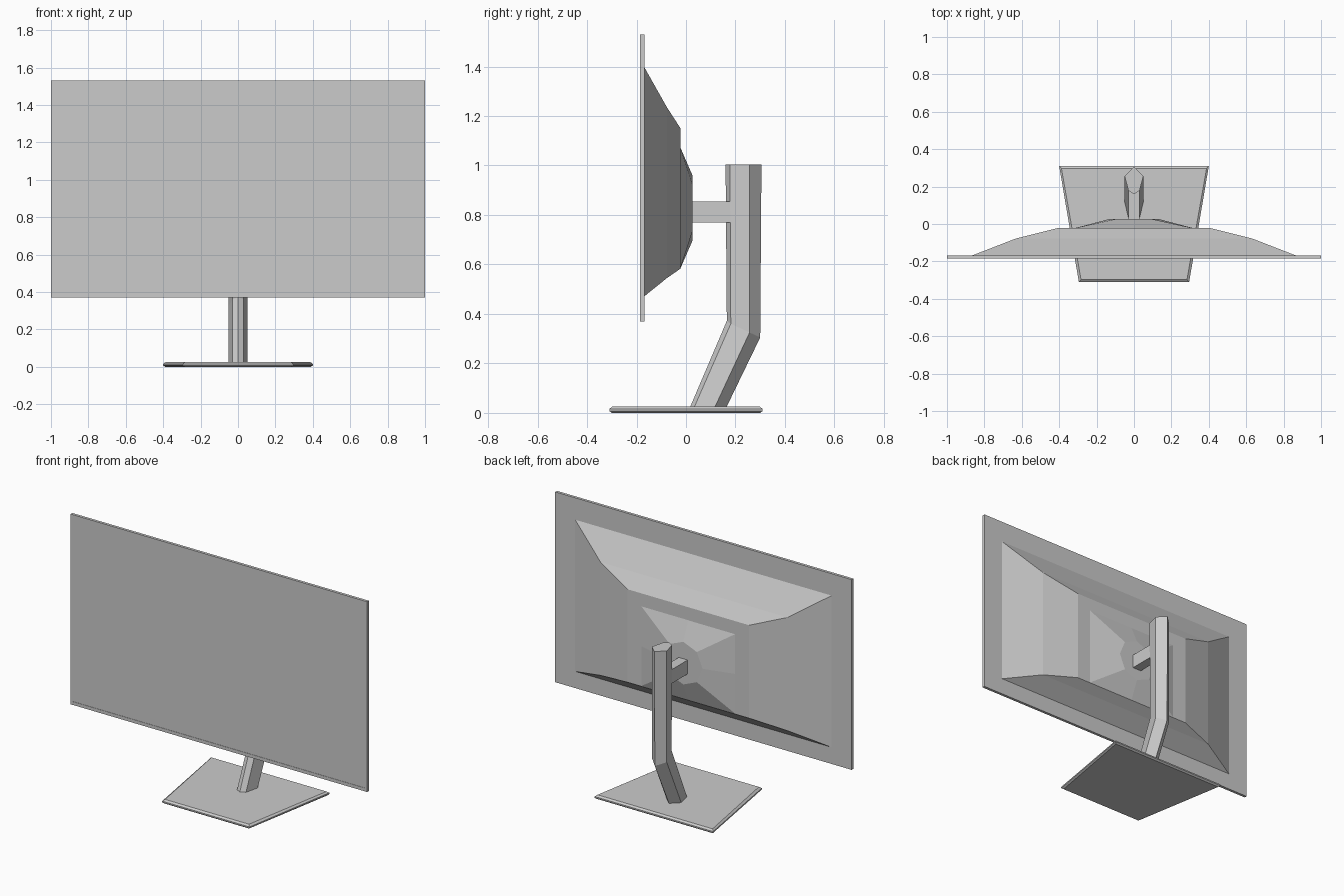
import bpy, bmesh
from math import cos, sin, pi

if "Cube" in bpy.data.objects:
    bpy.data.objects.remove(bpy.data.objects["Cube"])


def loft(name, rings):
    """Skin a list of equal-length point rings and cap both ends."""
    bm = bmesh.new()
    vs = [[bm.verts.new(p) for p in r] for r in rings]
    n = len(vs[0])
    for a, b in zip(vs, vs[1:]):
        for i in range(n):
            j = (i + 1) % n
            bm.faces.new((a[i], a[j], b[j], b[i]))
    bm.faces.new(vs[0])
    bm.faces.new(vs[-1])
    bmesh.ops.recalc_face_normals(bm, faces=bm.faces)
    me = bpy.data.meshes.new(name)
    bm.to_mesh(me)
    bm.free()
    ob = bpy.data.objects.new(name, me)
    bpy.context.collection.objects.link(ob)
    return ob


def rect(y, hx, z0, z1):
    return [(-hx, y, z0), (hx, y, z0), (hx, y, z1), (-hx, y, z1)]


# Thin screen panel with a shallow recessed display
loft("screen_panel", [
    rect(-0.168, 1.0, 0.37, 1.53),
    rect(-0.185, 1.0, 0.37, 1.53),
    rect(-0.185, 0.985, 0.39, 1.515),
    rect(-0.183, 0.985, 0.39, 1.515),
])

# Stepped rear housing
loft("rear_housing", [
    rect(-0.170, 0.87, 0.47, 1.40),
    rect(-0.077, 0.63, 0.545, 1.235),
    rect(-0.022, 0.41, 0.583, 1.15),
])

# Mount: rectangle blending into an octagon
zc = 0.828
outer = [(sx * 0.32, -0.023, zc + sz * 0.245) for sx, sz in
         ((1, 0), (1, 1), (0, 1), (-1, 1), (-1, 0), (-1, -1), (0, -1), (1, -1))]
octagon = [(0.13 * cos(i * pi / 4), 0.027, zc + 0.13 * sin(i * pi / 4)) for i in range(8)]
loft("rear_mount", [outer, octagon])

# Arm joining mount and column
loft("support_arm", [rect(0.02, 0.03, 0.77, 0.855), rect(0.19, 0.03, 0.77, 0.855)])


# Bent six-sided column: ring from (y, z) of front, front sides, wide sides, back
def column_ring(front, near, wide, back):
    half = [(0, front), (0.03, near), (0.05, wide), (0, back)]
    pts = [(x, y, z) for x, (y, z) in half]
    return pts + [(-x, y, z) for x, y, z in pts[2:0:-1]]


loft("stand_column", [
    column_ring((0.015, 0.02), (0.032, 0.02), (0.115, 0.02), (0.162, 0.02)),
    column_ring((0.165, 0.372), (0.181, 0.36), (0.257, 0.325), (0.300, 0.305)),
    column_ring((0.160, 1.003), (0.178, 1.003), (0.257, 1.003), (0.305, 1.005)),
])


# Tapered base plate with bevelled rim
def base_ring(z, d):
    return [(-0.295 + d, -0.31 + d, z), (0.295 - d, -0.31 + d, z),
            (0.40 - d, 0.31 - d, z), (-0.40 + d, 0.31 - d, z)]


loft("base_plate", [base_ring(0, 0.01), base_ring(0.008, 0),
                    base_ring(0.016, 0), base_ring(0.025, 0.012)])
